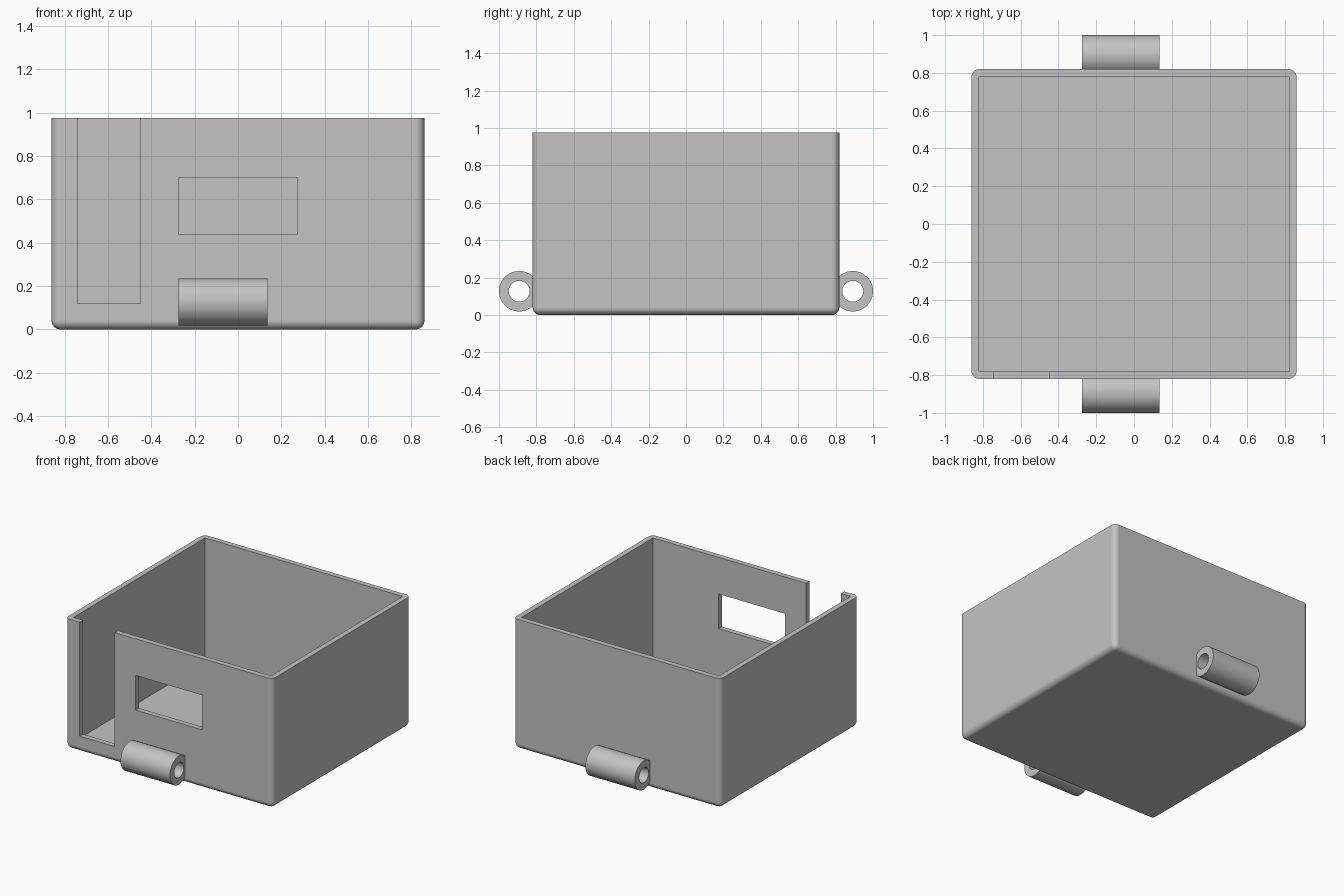
import bpy, bmesh, math
from mathutils import Vector

cube = bpy.data.objects.get("Cube")
if cube:
    bpy.data.objects.remove(cube, do_unlink=True)

grey = bpy.data.materials.new("plain_grey")
grey.use_nodes = True
grey.diffuse_color = (0.55, 0.55, 0.55, 1)
grey.node_tree.nodes["Principled BSDF"].inputs["Base Color"].default_value = grey.diffuse_color

WIDTH, DEPTH, HEIGHT = 0.86, 0.82, 0.975   # half width, half depth, full height
WALL = 0.04


def add_object(name, bm):
    bmesh.ops.recalc_face_normals(bm, faces=bm.faces)
    mesh = bpy.data.meshes.new(name)
    bm.to_mesh(mesh)
    bm.free()
    mesh.materials.append(grey)
    obj = bpy.data.objects.new(name, mesh)
    bpy.context.collection.objects.link(obj)
    return obj


def block(low, high):
    low, high = Vector(low), Vector(high)
    bm = bmesh.new()
    bmesh.ops.create_cube(bm, size=1)
    bmesh.ops.scale(bm, vec=high - low, verts=bm.verts)
    bmesh.ops.translate(bm, vec=(low + high) / 2, verts=bm.verts)
    return bm


def select_only(obj):
    bpy.ops.object.select_all(action='DESELECT')
    obj.select_set(True)
    bpy.context.view_layer.objects.active = obj


def cut(obj, name, low, high):
    cutter = add_object(name, block(low, high))
    cutter.hide_render = True
    mod = obj.modifiers.new(name, 'BOOLEAN')
    mod.operation = 'DIFFERENCE'
    mod.solver = 'EXACT'
    mod.object = cutter
    select_only(obj)
    bpy.ops.object.modifier_apply(modifier=mod.name)
    bpy.data.objects.remove(cutter, do_unlink=True)


# Case: rounded on every edge except the top rim
bm = block((-WIDTH, -DEPTH, 0), (WIDTH, DEPTH, HEIGHT))
edges = [e for e in bm.edges if min(v.co.z for v in e.verts) < 0.1]
bmesh.ops.bevel(bm, geom=edges, offset=WALL, segments=6, profile=0.5, affect='EDGES')
case = add_object("case", bm)

# Hollow inside, open slot and window in the front wall
cut(case, "cavity", (WALL - WIDTH, WALL - DEPTH, WALL), (WIDTH - WALL, DEPTH - WALL, 1.2))
cut(case, "slot", (-0.74, -1, 0.12), (-0.45, -0.7, 1.2))
cut(case, "window", (-0.275, -1, 0.44), (0.275, -0.7, 0.70))
select_only(case)
bpy.ops.object.shade_smooth_by_angle(angle=math.radians(30))
weighted = case.modifiers.new("clean_normals", 'WEIGHTED_NORMAL')
weighted.keep_sharp = True


# Hinge tubes: a rectangular section spun about the x axis
def hinge_tube(name, y):
    bm = bmesh.new()
    section = [(-0.275, 0.056), (0.135, 0.056), (0.135, 0.108), (-0.275, 0.108)]
    verts = [bm.verts.new((x, 0, r)) for x, r in section]
    ring = [bm.edges.new((verts[i], verts[(i + 1) % 4])) for i in range(4)]
    bmesh.ops.spin(bm, geom=verts + ring, cent=(0, 0, 0), axis=(1, 0, 0),
                   angle=math.tau, steps=48, use_merge=True)
    bmesh.ops.remove_doubles(bm, verts=bm.verts, dist=0.0001)
    tube = add_object(name, bm)
    tube.location = (0, y, 0.127)
    select_only(tube)
    bpy.ops.object.shade_smooth_by_angle(angle=math.radians(30))


hinge_tube("front_hinge_tube", -0.892)
hinge_tube("back_hinge_tube", 0.892)
